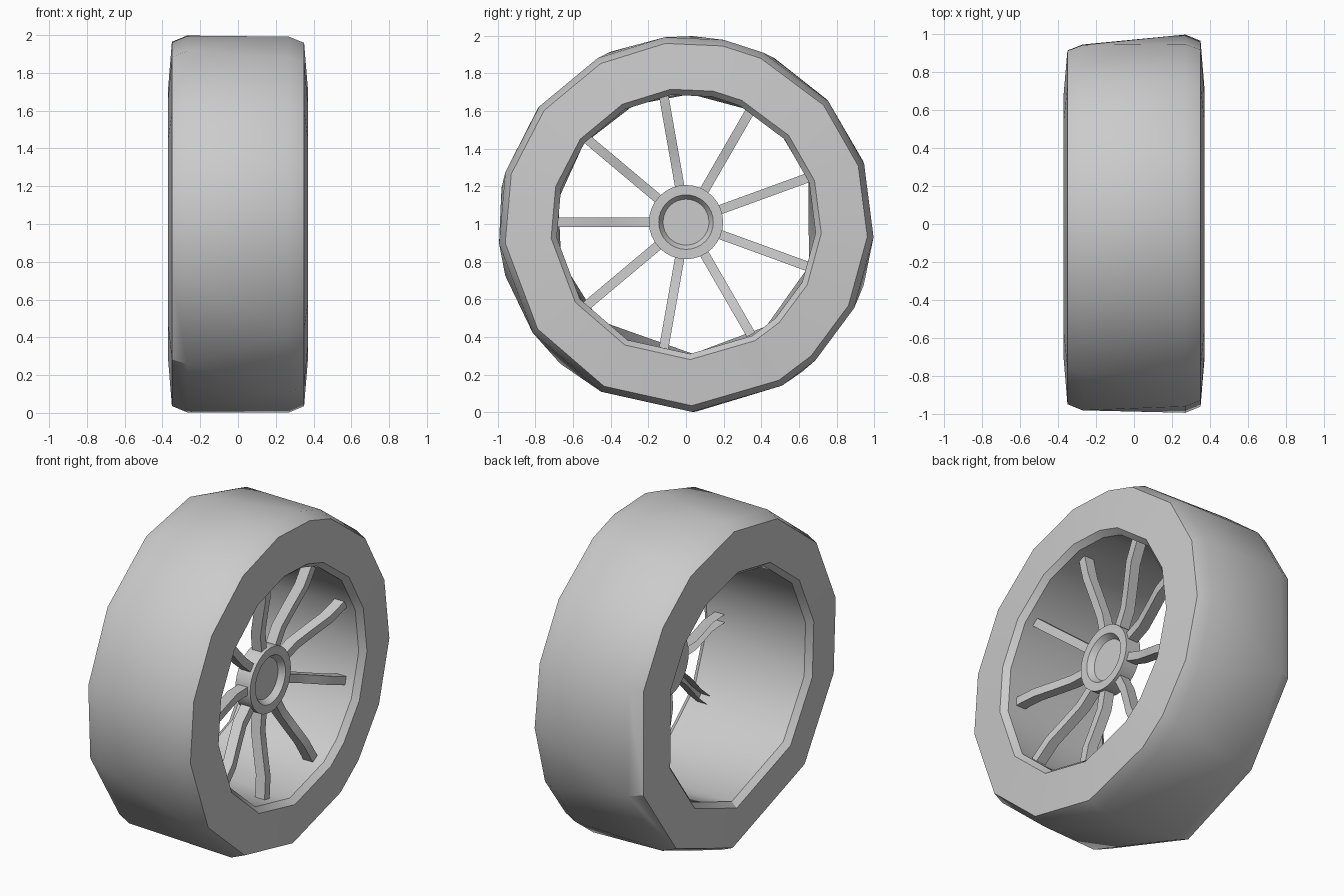
import bpy, bmesh
from math import cos, sin, radians

if "Cube" in bpy.data.objects:
    bpy.data.objects.remove(bpy.data.objects["Cube"])

C = 1.0       # tyre axis height
HUB_Z = 1.01  # hub axis height

# uneven facet angles of the low-poly tyre (right end, left end)
RIGHT = [-4, 18.6, 40.8, 65.7, 78.4, 96.5, 118, 141.3, 164, 186, 215.3, 243.2, 271.8, 300.7, 313.5, 333.4]
LEFT = [-19, 19.5, 41.5, 62, 88, 113.5, 142, 169, 196, 228, 273, 308]


def finish(name, bm, smooth=None):
    bmesh.ops.recalc_face_normals(bm, faces=bm.faces)
    me = bpy.data.meshes.new(name)
    bm.to_mesh(me)
    bm.free()
    ob = bpy.data.objects.new(name, me)
    bpy.context.collection.objects.link(ob)
    if smooth:
        bpy.ops.object.select_all(action='DESELECT')
        ob.select_set(True)
        bpy.context.view_layer.objects.active = ob
        bpy.ops.object.shade_smooth_by_angle(angle=radians(smooth))
    return ob


def ring(bm, x, r, angles, cz):
    vs = [bm.verts.new((x, r * cos(radians(a)), cz + r * sin(radians(a)))) for a in angles]
    return [bm.edges.new((vs[i], vs[(i + 1) % len(vs)])) for i in range(len(vs))]


def quads(bm, a, b):
    bmesh.ops.bridge_loops(bm, edges=a + b)


# tyre: each end is a set of rings, joined across the tread and the inner barrel
bm = bmesh.new()
profile = [(0.27, 0.998), (0.35, 0.965), (0.37, 0.72), (0.335, 0.69)]
ends = []
for side, angles in ((1, RIGHT), (-1, LEFT)):
    rings = [ring(bm, side * x, r, angles, C) for x, r in profile]
    for a, b in zip(rings, rings[1:]):
        quads(bm, a, b)
    ends.append(rings)
quads(bm, ends[0][0], ends[1][0])
quads(bm, ends[0][-1], ends[1][-1])
finish("tyre", bm, 30)

# hub: drum with a recessed centre cap
bm = bmesh.new()
circle = [i * 360 / 32 for i in range(32)]
hub = [(0.12, 0.197), (0.22, 0.197), (0.22, 0.145), (0.185, 0.122)]
rings = [ring(bm, x, r, circle, HUB_Z) for x, r in hub]
for a, b in zip(rings, rings[1:]):
    quads(bm, a, b)
for end in (rings[0], rings[-1]):
    bmesh.ops.contextual_create(bm, geom=end)
finish("hub", bm, 30)

# spokes: nine curved channels, open at the back
path = [(0.17, 0.20), (0.30, 0.205), (0.42, 0.235), (0.55, 0.27), (0.69, 0.28)]
HALF, DEPTH = 0.025, 0.065
for k in range(9):
    t = radians(180 + 40 * k)
    bm = bmesh.new()
    rows = []
    for r, x in path:
        rows.append([bm.verts.new((x + dx, r * cos(t) - w * sin(t), HUB_Z + r * sin(t) + w * cos(t)))
                     for w, dx in ((-HALF, -DEPTH), (-HALF, 0), (HALF, 0), (HALF, -DEPTH))])
    for p, q in zip(rows, rows[1:]):
        for i in range(3):
            bm.faces.new((p[i], p[i + 1], q[i + 1], q[i]))
    finish(f"spoke_{k + 1}", bm, 30)
